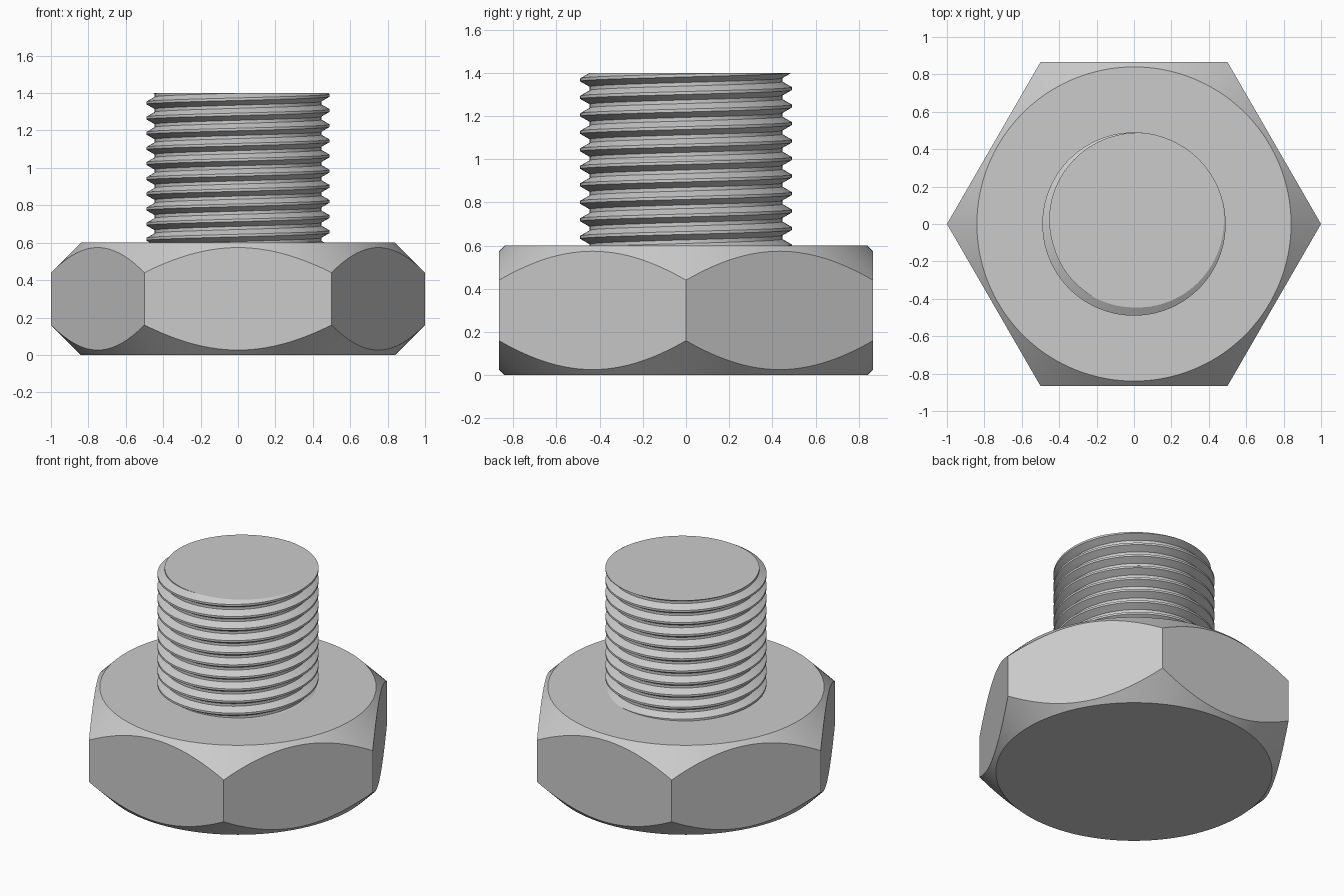
import bpy, bmesh
from math import pi, cos, sin, sqrt

cube = bpy.data.objects.get("Cube")
if cube:
    bpy.data.objects.remove(cube)

HEAD_TOP, SHANK_TOP = 0.6, 1.4
FACE_RADIUS = 0.84
PITCH, CREST, ROOT = 0.081, 0.49, 0.446

steel = bpy.data.materials.new("plain_steel")
steel.use_nodes = True
colour = (0.6, 0.6, 0.6, 1)
steel.diffuse_color = colour
steel.node_tree.nodes["Principled BSDF"].inputs["Base Color"].default_value = colour


def finish(bm, name):
    """Turn a bmesh into a smooth-shaded object with crisp edges."""
    bmesh.ops.recalc_face_normals(bm, faces=bm.faces)
    mesh = bpy.data.meshes.new(name)
    bm.to_mesh(mesh)
    bm.free()
    mesh.materials.append(steel)
    obj = bpy.data.objects.new(name, mesh)
    bpy.context.collection.objects.link(obj)
    bpy.ops.object.select_all(action="DESELECT")
    obj.select_set(True)
    bpy.context.view_layer.objects.active = obj
    bpy.ops.object.shade_smooth_by_angle(angle=pi / 6)
    return obj


def bridge(bm, a, b, closed=True):
    """Join two rows of vertices with quads."""
    n = len(a)
    for i in range(n if closed else n - 1):
        j = (i + 1) % n
        bm.faces.new((a[i], a[j], b[j], b[i]))


# Hexagonal head: a conical chamfer meets each flat in a curved edge
def hex_radius(angle):
    return sqrt(3) / 2 / cos(angle % (pi / 3) - pi / 6)


SEGMENTS = 144
bm = bmesh.new()
angles = [2 * pi * i / SEGMENTS for i in range(SEGMENTS)]


def head_ring(radius, height):
    return [bm.verts.new((radius(a) * cos(a), radius(a) * sin(a), height(a)))
            for a in angles]


def chamfer_drop(a):
    return hex_radius(a) - FACE_RADIUS


rings = [
    head_ring(lambda a: FACE_RADIUS, lambda a: 0),
    head_ring(hex_radius, chamfer_drop),
    head_ring(hex_radius, lambda a: HEAD_TOP - chamfer_drop(a)),
    head_ring(lambda a: FACE_RADIUS, lambda a: HEAD_TOP),
]
for low, high in zip(rings, rings[1:]):
    bridge(bm, low, high)
bm.faces.new(rings[0])
bm.faces.new(rings[-1])
finish(bm, "hex_head")

# Threaded shank: sweep one tooth along a right-hand helix, then trim it
STEPS, TURNS = 96, 14
crest_half = PITCH / 12
root_half = PITCH / 2 - crest_half - (CREST - ROOT) / sqrt(3)
tooth = [(ROOT, root_half - PITCH / 2), (CREST, -crest_half),
         (CREST, crest_half), (ROOT, PITCH / 2 - root_half),
         (ROOT, PITCH / 2 + root_half)]
CREST_ANGLE = pi / 3.3   # direction in which a crest reaches the top face

bm = bmesh.new()
previous = None
for i in range(STEPS * TURNS + 1):
    turn = i / STEPS - TURNS + 2
    a = 2 * pi * turn + CREST_ANGLE
    row = [bm.verts.new((r * cos(a), r * sin(a), SHANK_TOP + PITCH * turn + dz))
           for r, dz in tooth]
    if previous:
        bridge(bm, previous, row, closed=False)
    previous = row
bmesh.ops.remove_doubles(bm, verts=bm.verts, dist=0.0001)

for height, side in ((SHANK_TOP, 1), (HEAD_TOP - 0.02, -1)):
    bmesh.ops.bisect_plane(bm, geom=bm.verts[:] + bm.edges[:] + bm.faces[:],
                           dist=0.00001, plane_co=(0, 0, height),
                           plane_no=(0, 0, side), clear_outer=True)
    rim = [e for e in bm.edges if e.is_boundary
           and all(abs(v.co.z - height) < 0.0005 for v in e.verts)]
    bmesh.ops.holes_fill(bm, edges=rim, sides=0)
finish(bm, "threaded_shank")
